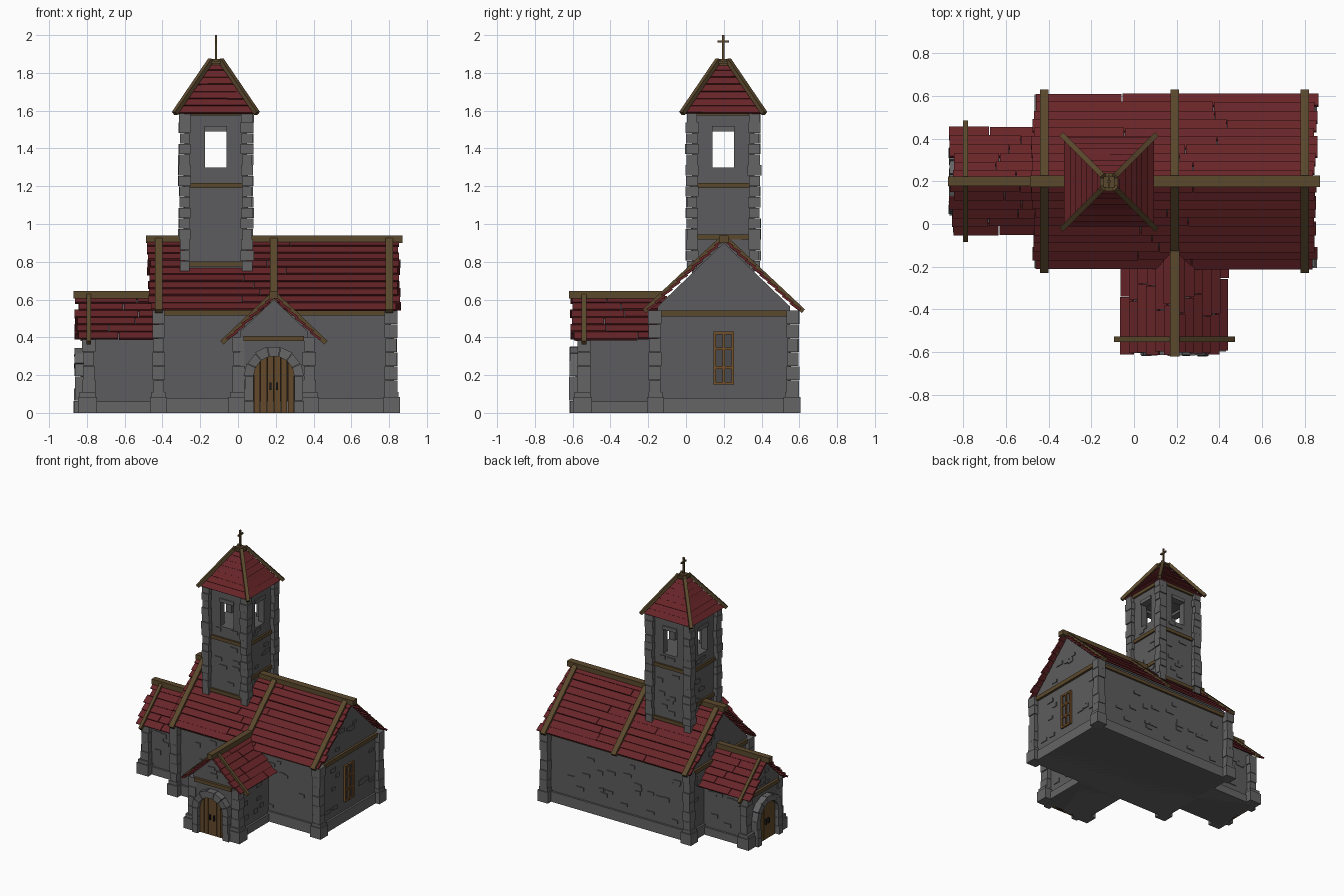
import bpy, bmesh, math, random
from mathutils import Matrix, Vector

random.seed(4)
if "Cube" in bpy.data.objects:
    bpy.data.objects.remove(bpy.data.objects["Cube"], do_unlink=True)

COLOURS = {
    "wall_stone": (0.108, 0.108, 0.112),
    "trim_stone": (0.128, 0.128, 0.132),
    "roof_red": (0.138, 0.018, 0.021),
    "beam_wood": (0.105, 0.066, 0.026),
    "door_wood": (0.125, 0.066, 0.023),
    "window_wood": (0.17, 0.08, 0.024),
    "glass_grey": (0.07, 0.07, 0.075),
    "dark_iron": (0.012, 0.011, 0.01),
}
mats = {}
for name, rgb in COLOURS.items():
    m = bpy.data.materials.new(name)
    m.use_nodes = True
    m.diffuse_color = (*rgb, 1)
    m.node_tree.nodes["Principled BSDF"].inputs["Base Color"].default_value = (*rgb, 1)
    mats[name] = m

parts = {}            # part name -> (bmesh, material name)
frame = Matrix()      # current local frame


def jit(a):
    return random.uniform(-a, a)


def set_frame(x, y, turns):
    global frame
    frame = Matrix.Translation((x, y, 0)) @ Matrix.Rotation(turns * math.pi / 2, 4, "Z")


def prism(part, mat, pts, vec):
    """Extrude a polygon along a vector and add it to a part."""
    bm = parts.setdefault(part, (bmesh.new(), mat))[0]
    vec = Vector(vec)
    a = [bm.verts.new(frame @ Vector(p)) for p in pts]
    b = [bm.verts.new(frame @ (Vector(p) + vec)) for p in pts]
    bm.faces.new(a)
    bm.faces.new(b[::-1])
    for i in range(len(a)):
        j = (i + 1) % len(a)
        bm.faces.new((a[i], b[i], b[j], a[j]))


def box(part, mat, x0, x1, y0, y1, z0, z1):
    prism(part, mat, [(x0, y0, z0), (x1, y0, z0), (x1, y1, z0), (x0, y1, z0)], (0, 0, z1 - z0))


def pillar(part, x, y, r, z0, z1, n, wobble):
    """Stack of uneven corner stones."""
    step = (z1 - z0) / n
    for i in range(n):
        a, b = r + jit(wobble), r + jit(wobble)
        box(part, "trim_stone", x - a, x + a, y - b, y + b, z0 + i * step, z0 + (i + 1) * step - 0.002)


def foot(part, x, y, r):
    """Wide pillar base with a sloped top."""
    box(part, "trim_stone", x - r, x + r, y - r, y + r, 0, 0.085)
    s = r - 0.008
    box(part, "trim_stone", x - s, x + s, y - s, y + s, 0.085, 0.11)


def bricks(part, n, origin, along, normal, w, z0, z1):
    """Loose stones standing slightly proud of a wall."""
    o, a, nn = Vector(origin), Vector(along), Vector(normal)
    for _ in range(n):
        c = o + a * jit(w) + Vector((0, 0, random.uniform(z0, z1))) - nn * 0.003
        hw, hh = random.uniform(0.02, 0.035), random.uniform(0.01, 0.016)
        pts = [c + a * sx * hw + Vector((0, 0, sz * hh + jit(0.003))) for sx, sz in
               ((-1, -1), (1, -1), (1, 1), (-1, 1))]
        prism(part, "wall_stone", pts, nn * 0.009)


def roof(name, v0, v1, half, zr, ze, rows, rafters, reach, jag0, jag1):
    """Two slopes of overlapping boards, rafters on top and a ridge beam along y."""
    for s in (-1, 1):
        nrm = Vector((s * (zr - ze), 0, half)).normalized()
        at = lambda t, lift: Vector((s * half * t, 0, zr + (ze - zr) * t)) + nrm * lift
        for i in range(rows):
            t0, t1 = max(0, (i - 0.15) / rows), (i + 1) / rows
            a, b = v0 + jit(jag0), v1 + jit(jag1)
            cut = a + (b - a) * random.uniform(0.3, 0.7)
            for p, q in ((a, cut - 0.002), (cut + 0.002, b)):
                low = 0.01 + jit(0.003)
                sec = [at(t0, -0.008), at(t1, low - 0.008), at(t1 + jit(0.006), low + 0.006), at(t0, 0.004)]
                prism(name + "_boards", "roof_red", [c + Vector((0, p, 0)) for c in sec], (0, q - p, 0))
        for v, w in rafters:
            sec = [at(0, 0), at(reach, 0), at(reach, 0.026), at(0, 0.026)]
            prism(name + "_rafters", "beam_wood", [c + Vector((0, v - w, 0)) for c in sec], (0, 2 * w, 0))


def hall(name, half, v0, v1, zr, slope):
    """Solid walls with gabled ends."""
    e = zr - slope * half
    prism(name, "wall_stone", [(-half, v0, 0), (half, v0, 0), (half, v0, e), (0, v0, zr), (-half, v0, e)],
          (0, v1 - v0, 0))


def wing(name, v_end):
    """Small gabled entrance with an arched double door, front at y = 0."""
    hall(name + "_walls", 0.18, 0.055, v_end, 0.6, 0.94)
    box(name + "_plinth", "trim_stone", -0.195, 0.195, 0.045, v_end, 0, 0.06)
    roof(name, 0.015, v_end + 0.04, 0.242, 0.615, 0.385, 6, [(0.08, 0.012)], 1.1, 0.014, 0)
    box(name + "_ridge_beam", "beam_wood", -0.022, 0.022, 0, v_end + 0.03, 0.605, 0.645)
    box(name + "_gable_beam", "beam_wood", -0.16, 0.16, 0.035, 0.06, 0.38, 0.408)
    for s in (-1, 1):
        pillar(name + "_pillars", s * 0.187, 0.08, 0.032, 0.1, 0.4, 4, 0.004)
        foot(name + "_pillar_feet", s * 0.19, 0.073, 0.05)
        bricks(name + "_wall_bricks", 8, (s * 0.18, 0.28, 0), (0, 1, 0), (s, 0, 0), 0.12, 0.1, 0.36)
        # arch jambs
        for i in range(3):
            e = jit(0.004)
            x0, x1 = sorted((s * 0.108, s * (0.156 + e)))
            box(name + "_arch", "trim_stone", x0, x1, 0.003 + e, 0.07, i * 0.065, i * 0.065 + 0.063)
        # door handles
        x0, x1 = sorted((s * 0.012, s * 0.022))
        box(name + "_handles", "dark_iron", x0, x1, 0.022, 0.04, 0.12, 0.16)
    bricks(name + "_wall_bricks", 4, (0, 0.055, 0), (1, 0, 0), (0, -1, 0), 0.06, 0.43, 0.52)
    # arch stones
    for i in range(7):
        a0, a1 = math.pi * i / 7 + 0.01, math.pi * (i + 1) / 7 - 0.01
        outer = 0.158 + jit(0.004)
        pts = [(r * math.cos(a), 0.005 + jit(0.003), 0.193 + r * math.sin(a))
               for r, a in ((0.108, a0), (outer, a0), (outer, a1), (0.108, a1))]
        prism(name + "_arch", "trim_stone", pts, (0, 0.06, 0))
    # door planks over a dark backing
    top = lambda x: 0.193 + math.sqrt(max(0, 0.11 ** 2 - x * x))
    for i in range(6):
        x0, x1 = -0.108 + i * 0.036, -0.072 + i * 0.036
        for part, mat, g, y in (("_door", "door_wood", 0.0016, 0.035), ("_door_backing", "dark_iron", 0, 0.045)):
            prism(name + part, mat, [(x0 + g, y, 0), (x1 - g, y, 0), (x1 - g, y, top(x1)),
                                     ((x0 + x1) / 2, y, top((x0 + x1) / 2)), (x0 + g, y, top(x0))], (0, 0.02, 0))


# Entrance wings: front porch and side annex
set_frame(0.19, -0.62, 0)
wing("porch", 0.48)
set_frame(-0.87, 0.2, -1)
wing("annex", 0.45)

# Nave, ridge along world x (local y)
set_frame(0, 0.2, -1)
hall("nave_walls", 0.35, -0.42, 0.81, 0.9, 0.96)
box("nave_plinth", "trim_stone", -0.365, 0.365, -0.435, 0.825, 0, 0.08)
roof("nave", -0.47, 0.85, 0.4, 0.915, 0.54, 10,
     [(-0.42, 0.02), (0.19, 0.02), (0.8, 0.02)], 1.03, 0.013, 0.013)
box("nave_ridge_beam", "beam_wood", -0.026, 0.026, -0.487, 0.87, 0.9, 0.94)
for s in (-1, 1):
    x0, x1 = sorted((s * 0.34, s * 0.365))
    box("nave_eave_beams", "beam_wood", x0, x1, -0.4, 0.79, 0.515, 0.542)
    for v, out in ((-0.42, -1), (0.81, 1)):
        pillar("nave_pillars", s * 0.365, v, 0.032, 0.1, 0.545, 6, 0.004)
        foot("nave_pillar_feet", s * 0.362, v + out * 0.002, 0.045)
    bricks("nave_bricks", 24, (s * 0.35, 0.19, 0), (0, 1, 0), (s, 0, 0), 0.54, 0.1, 0.48)
for v, out in ((-0.42, -1), (0.81, 1)):
    y0, y1 = sorted((v - out * 0.01, v + out * 0.018))
    box("nave_gable_beams", "beam_wood", -0.34, 0.34, y0, y1, 0.51, 0.542)
    bricks("nave_bricks", 5, (0, v, 0), (1, 0, 0), (0, out, 0), 0.14, 0.58, 0.74)
    for s in (-1, 1):
        bricks("nave_bricks", 5, (s * 0.21, v, 0), (1, 0, 0), (0, out, 0), 0.09, 0.1, 0.47)

# Gable window
box("window_glass", "glass_grey", -0.05, 0.05, 0.805, 0.814, 0.16, 0.42)
for x in (-0.048, 0, 0.048):
    box("window_frame", "window_wood", x - 0.007, x + 0.007, 0.808, 0.825, 0.15, 0.43)
for z in (0.157, 0.24, 0.34, 0.423):
    box("window_frame", "window_wood", -0.055, 0.055, 0.808, 0.823, z - 0.007, z + 0.007)

# Tower body, solid below and above the open belfry
set_frame(-0.117, 0.197, 0)
W = 0.165
box("tower_walls", "wall_stone", -W, W, -W, W, 0.7, 1.3)
box("tower_walls", "wall_stone", -W, W, -W, W, 1.51, 1.6)
for k in range(4):
    set_frame(-0.117, 0.197, k)
    for s in (-1, 1):
        x0, x1 = sorted((s * 0.057, s * W))
        box("belfry_walls", "wall_stone", x0, x1, -W, -W + 0.05, 1.3, 1.51)
    box("belfry_lintels", "trim_stone", -0.06, 0.06, -W - 0.008, -W + 0.05, 1.49, 1.518)
    pillar("tower_corner_stones", W, -W, 0.031, 0.75, 1.595, 15, 0.006)
    low = 0.775 if k % 2 == 0 else 0.918
    for z in (low, 1.19, 1.575):
        box("tower_beams", "beam_wood", -0.14, 0.14, -W - 0.013, -W + 0.01, z, z + 0.027)
    bricks("tower_bricks", 7, (0, -W, 0), (1, 0, 0), (0, -1, 0), 0.1, 0.84, 1.15)
    bricks("tower_bricks", 2, (0, -W, 0), (1, 0, 0), (0, -1, 0), 0.1, 1.24, 1.28)
    # spire boards
    h = lambda t: 0.2 - 0.18 * t
    z = lambda t: 1.585 + 0.265 * t
    nrm = Vector((0, -0.265, 0.18)).normalized()
    rows = 7
    for i in range(rows):
        t0, t1 = i / rows, min(1, (i + 1.15) / rows)
        up = nrm * (0.01 + jit(0.003))
        pts = [Vector((-h(t0), -h(t0), z(t0))) + up, Vector((h(t0), -h(t0), z(t0) + jit(0.004))) + up,
               Vector((h(t1), -h(t1), z(t1))), Vector((-h(t1), -h(t1), z(t1)))]
        prism("spire_boards", "roof_red", pts, -nrm * 0.012)
    # hip beam on one corner
    a, b = Vector((0.212, -0.212, 1.578)), Vector((0.02, -0.02, 1.86))
    side, lift = Vector((0.009, 0.009, 0)), Vector((0.012, -0.012, 0.016))
    prism("spire_hips", "beam_wood", [a - side, a + side, a + side + lift, a - side + lift], b - a)

# Spire cap and cross
set_frame(-0.117, 0.197, 0)
for r, z0, z1 in ((0.03, 1.835, 1.85), (0.042, 1.85, 1.864), (0.026, 1.864, 1.874)):
    box("spire_cap", "beam_wood", -r, r, -r, r, z0, z1)
box("cross", "beam_wood", -0.006, 0.006, -0.006, 0.006, 1.87, 2.0)
box("cross", "beam_wood", -0.005, 0.005, -0.031, 0.031, 1.96, 1.971)

# Turn the collected parts into objects
for name, (bm, mat) in parts.items():
    bmesh.ops.recalc_face_normals(bm, faces=bm.faces[:])
    mesh = bpy.data.meshes.new(name)
    bm.to_mesh(mesh)
    bm.free()
    mesh.materials.append(mats[mat])
    bpy.context.scene.collection.objects.link(bpy.data.objects.new(name, mesh))
